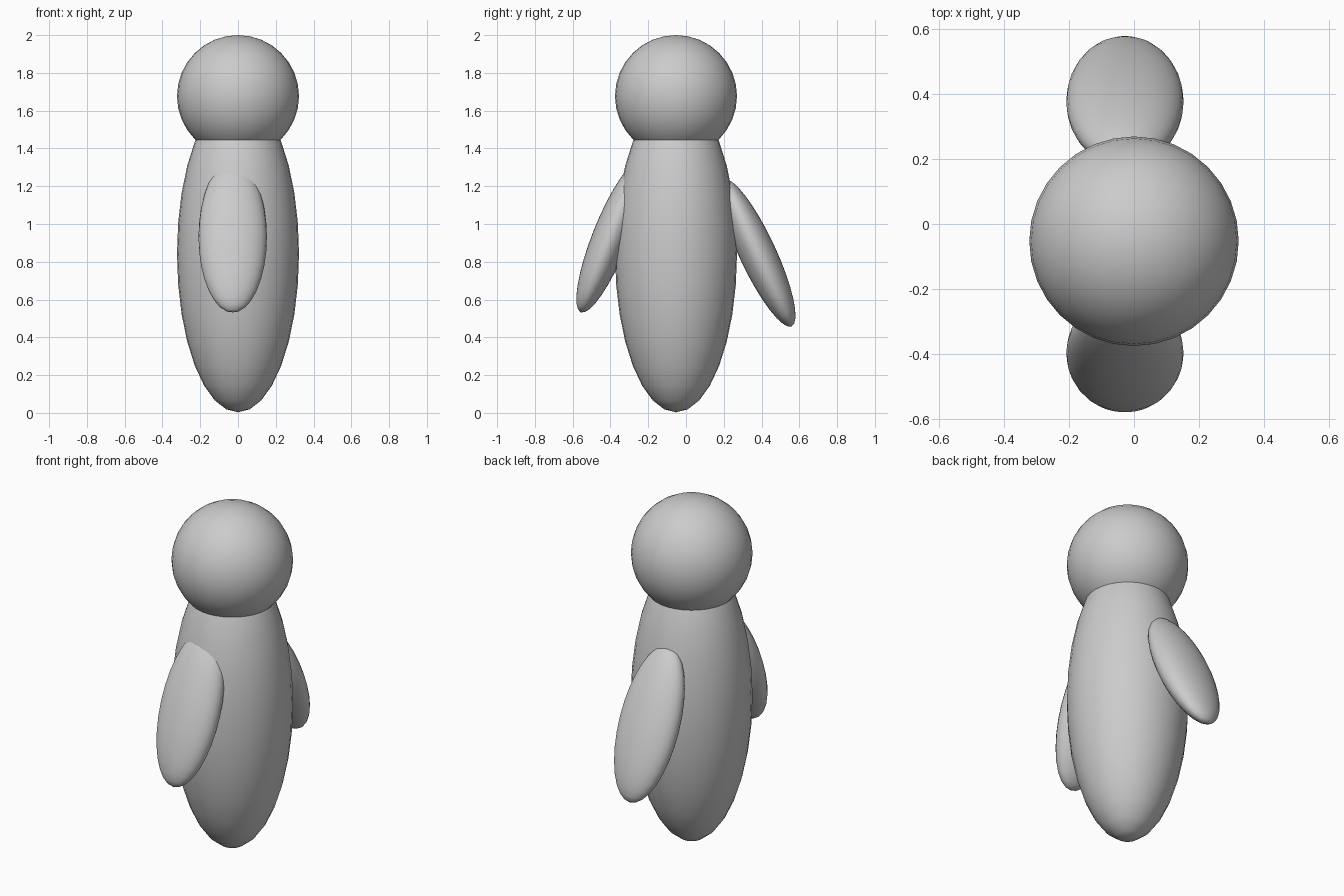
import bpy
from math import radians

if "Cube" in bpy.data.objects:
    bpy.data.objects.remove(bpy.data.objects["Cube"])


def ellipsoid(name, centre, semi_axes, tilt=0.0):
    """Smooth stretched sphere, tilted about the x axis by degrees."""
    bpy.ops.mesh.primitive_uv_sphere_add(
        segments=32, ring_count=16, radius=1,
        location=centre, rotation=(radians(tilt), 0, 0))
    ob = bpy.context.object
    ob.name = name
    ob.scale = semi_axes
    bpy.ops.object.transform_apply(location=False, rotation=False, scale=True)
    bpy.ops.object.shade_smooth()
    return ob


# Tall body and round head share one axis, slightly towards the front
AXIS_Y = -0.053
ellipsoid("body", (0, AXIS_Y, 0.843), (0.323, 0.323, 0.84))
ellipsoid("head", (0, AXIS_Y, 1.677), (0.323, 0.323, 0.323))

# Flat flippers on the front and back, splayed outwards at the bottom
FLIPPER = (0.181, 0.097, 0.43)
ellipsoid("front_flipper", (-0.028, -0.398, 0.932), FLIPPER, -21.7)
ellipsoid("back_flipper", (-0.028, 0.378, 0.848), FLIPPER, 25)
